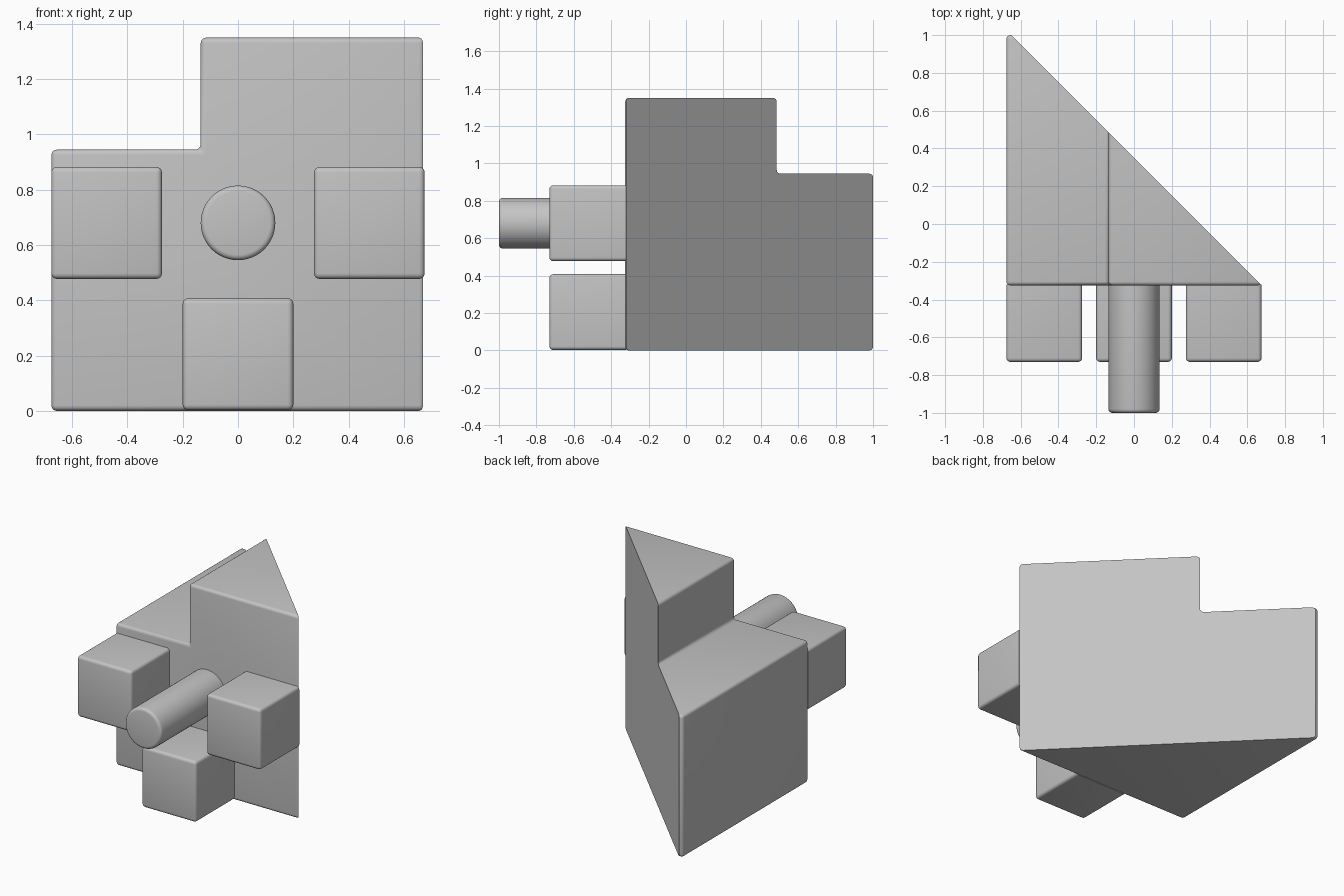
import bpy
import bmesh
from math import radians
from mathutils import Matrix, Vector

cube = bpy.data.objects.get("Cube")
if cube:
    bpy.data.objects.remove(cube, do_unlink=True)

FRONT = -0.325   # front plane of the body
HALF = 0.675     # half width
ROUND = 0.02     # edge rounding

grey = bpy.data.materials.new("plain_grey")
grey.use_nodes = True
grey.diffuse_color = (0.55, 0.55, 0.55, 1)
grey.node_tree.nodes["Principled BSDF"].inputs["Base Color"].default_value = grey.diffuse_color


def round_edges(bm, keep=lambda e: True):
    """Round the crisp edges that pass the test."""
    edges = [e for e in bm.edges if e.calc_face_angle(0) > radians(40) and keep(e)]
    bmesh.ops.bevel(bm, geom=edges, offset=ROUND, segments=4, profile=0.5,
                    affect='EDGES', clamp_overlap=True)


def finish(bm, name):
    bmesh.ops.recalc_face_normals(bm, faces=bm.faces)
    mesh = bpy.data.meshes.new(name)
    bm.to_mesh(mesh)
    bm.free()
    mesh.materials.append(grey)
    obj = bpy.data.objects.new(name, mesh)
    bpy.context.collection.objects.link(obj)
    bpy.ops.object.select_all(action='DESELECT')
    obj.select_set(True)
    bpy.context.view_layer.objects.active = obj
    bpy.ops.object.shade_smooth_by_angle(angle=radians(35))


def not_at_back(e):
    """Skip the edges where a peg meets the body."""
    return any(v.co.y < FRONT - 0.1 for v in e.verts)


# Stepped body: rounded L-shaped prism, sliced along the diagonal
bm = bmesh.new()
outline = [(-HALF, 0), (HALF, 0), (HALF, 1.35), (-0.135, 1.35),
           (-0.135, 0.945), (-HALF, 0.945)]
face = bm.faces.new([bm.verts.new((x, FRONT, z)) for x, z in outline])
extruded = bmesh.ops.extrude_face_region(bm, geom=[face])
back = [g for g in extruded["geom"] if isinstance(g, bmesh.types.BMVert)]
bmesh.ops.translate(bm, verts=back, vec=(0, 1 - FRONT, 0))
bmesh.ops.recalc_face_normals(bm, faces=bm.faces)
round_edges(bm)
cut = bmesh.ops.bisect_plane(bm, geom=bm.verts[:] + bm.edges[:] + bm.faces[:],
                             plane_co=(HALF, FRONT, 0), plane_no=Vector((1, 1, 0)),
                             clear_outer=True)
rim = [g for g in cut["geom_cut"] if isinstance(g, bmesh.types.BMEdge) and g.is_boundary]
bmesh.ops.edgeloop_fill(bm, edges=rim)
finish(bm, "stepped_body")

# Square pegs on the front
pegs = {"left_block": (0.475, 0.68), "right_block": (-0.475, 0.68),
        "lower_block": (0, 0.205)}
for name, (x, z) in pegs.items():
    bm = bmesh.new()
    bmesh.ops.create_cube(bm, size=1, matrix=Matrix.Translation((x, FRONT - 0.2, z))
                          @ Matrix.Diagonal((0.4, 0.41, 0.405, 1)))
    round_edges(bm, not_at_back)
    finish(bm, name)

# Round central peg
bm = bmesh.new()
bmesh.ops.create_cone(bm, cap_ends=True, segments=48, radius1=0.135, radius2=0.135,
                      depth=0.69, matrix=Matrix.Translation((0, -0.655, 0.68))
                      @ Matrix.Rotation(radians(90), 4, 'X'))
round_edges(bm, not_at_back)
finish(bm, "round_peg")
